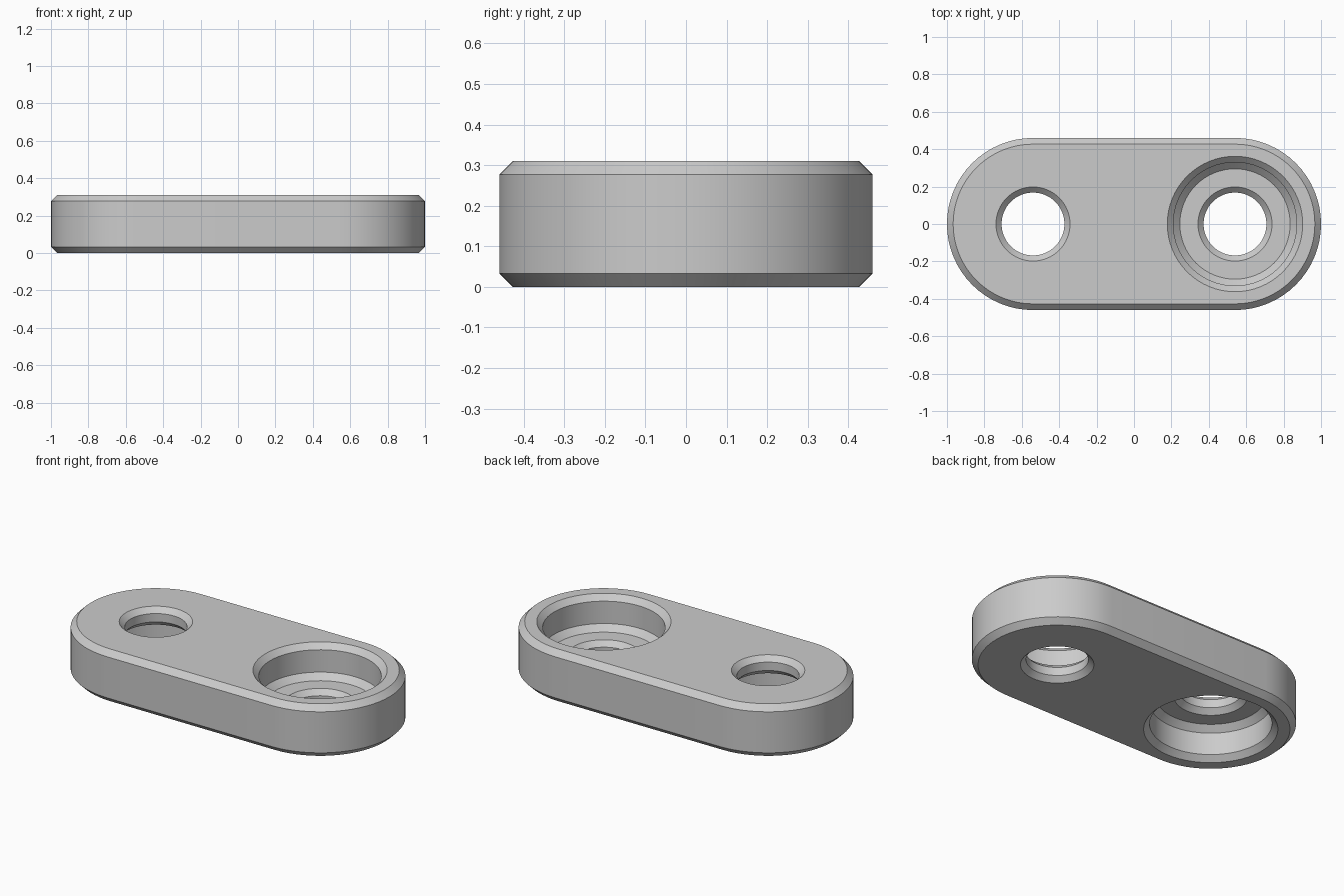
import bpy, bmesh, math
from mathutils import Matrix

cube = bpy.data.objects.get("Cube")
if cube:
    bpy.data.objects.remove(cube, do_unlink=True)

HEIGHT, END_RADIUS, CENTRE, CHAMFER = 0.31, 0.46, 0.54, 0.033
HOLE, HOLE_RIM, BORE, BORE_RIM, BORE_FLOOR = 0.168, 0.198, 0.33, 0.362, 0.295
FLOOR_Z, STEP = 0.11, 0.03
SEGMENTS = 64

grey = bpy.data.materials.new("plain grey")
grey.use_nodes = True
colour = (0.6, 0.6, 0.6, 1)
grey.diffuse_color = colour
grey.node_tree.nodes["Principled BSDF"].inputs["Base Color"].default_value = colour


def make_object(name, bm):
    bmesh.ops.recalc_face_normals(bm, faces=bm.faces)
    mesh = bpy.data.meshes.new(name)
    bm.to_mesh(mesh)
    bm.free()
    mesh.materials.append(grey)
    obj = bpy.data.objects.new(name, mesh)
    bpy.context.collection.objects.link(obj)
    return obj


def stacked_rings(name, profile, spread=0.0):
    """Round solid from (radius, z) rings, pulled apart along x by spread."""
    bm = bmesh.new()
    rings = []
    half = SEGMENTS // 2
    for r, z in profile:
        ring = []
        for side in (1, -1):
            for i in range(half + (1 if spread else 0)):
                a = math.pi * i / half - side * math.pi / 2
                ring.append(bm.verts.new((side * spread + r * math.cos(a), r * math.sin(a), z)))
        rings.append(ring)
    for low, high in zip(rings, rings[1:]):
        for i in range(len(low)):
            j = (i + 1) % len(low)
            bm.faces.new((low[i], low[j], high[j], high[i]))
    bm.faces.new(rings[0])
    bm.faces.new(rings[-1])
    return make_object(name, bm)


# Rounded link plate with chamfered rims
plate = stacked_rings("link_plate", [
    (END_RADIUS - CHAMFER, 0), (END_RADIUS, CHAMFER),
    (END_RADIUS, HEIGHT - CHAMFER), (END_RADIUS - CHAMFER, HEIGHT)], CENTRE)

# Stepped bolt hole: chamfered through hole opening into a wide counterbore
OVER = 0.05
hole_profile = [
    (HOLE_RIM + OVER, -OVER), (HOLE, HOLE_RIM - HOLE), (HOLE, FLOOR_Z - STEP),
    (HOLE_RIM, FLOOR_Z), (BORE_FLOOR, FLOOR_Z), (BORE, FLOOR_Z + BORE - BORE_FLOOR),
    (BORE, HEIGHT - BORE_RIM + BORE), (BORE_RIM + OVER, HEIGHT + OVER)]

# One counterbore opens upward on the left, the other downward on the right
for name, x, flip in (("left_hole_cutter", CENTRE, False), ("right_hole_cutter", -CENTRE, True)):
    cutter = stacked_rings(name, hole_profile)
    if flip:
        cutter.data.transform(Matrix.Translation((0, 0, HEIGHT)) @ Matrix.Rotation(math.pi, 4, "Y"))
    cutter.data.transform(Matrix.Translation((x, 0, 0)))
    cutter.hide_render = True
    cut = plate.modifiers.new(name, "BOOLEAN")
    cut.operation = "DIFFERENCE"
    cut.solver = "EXACT"
    cut.object = cutter
    bpy.context.view_layer.objects.active = plate
    bpy.ops.object.modifier_apply(modifier=cut.name)
    bpy.data.objects.remove(cutter, do_unlink=True)

# Smooth round walls, keep chamfer edges sharp
bpy.ops.object.select_all(action="DESELECT")
plate.select_set(True)
bpy.context.view_layer.objects.active = plate
bpy.ops.object.shade_smooth_by_angle(angle=math.radians(30))
